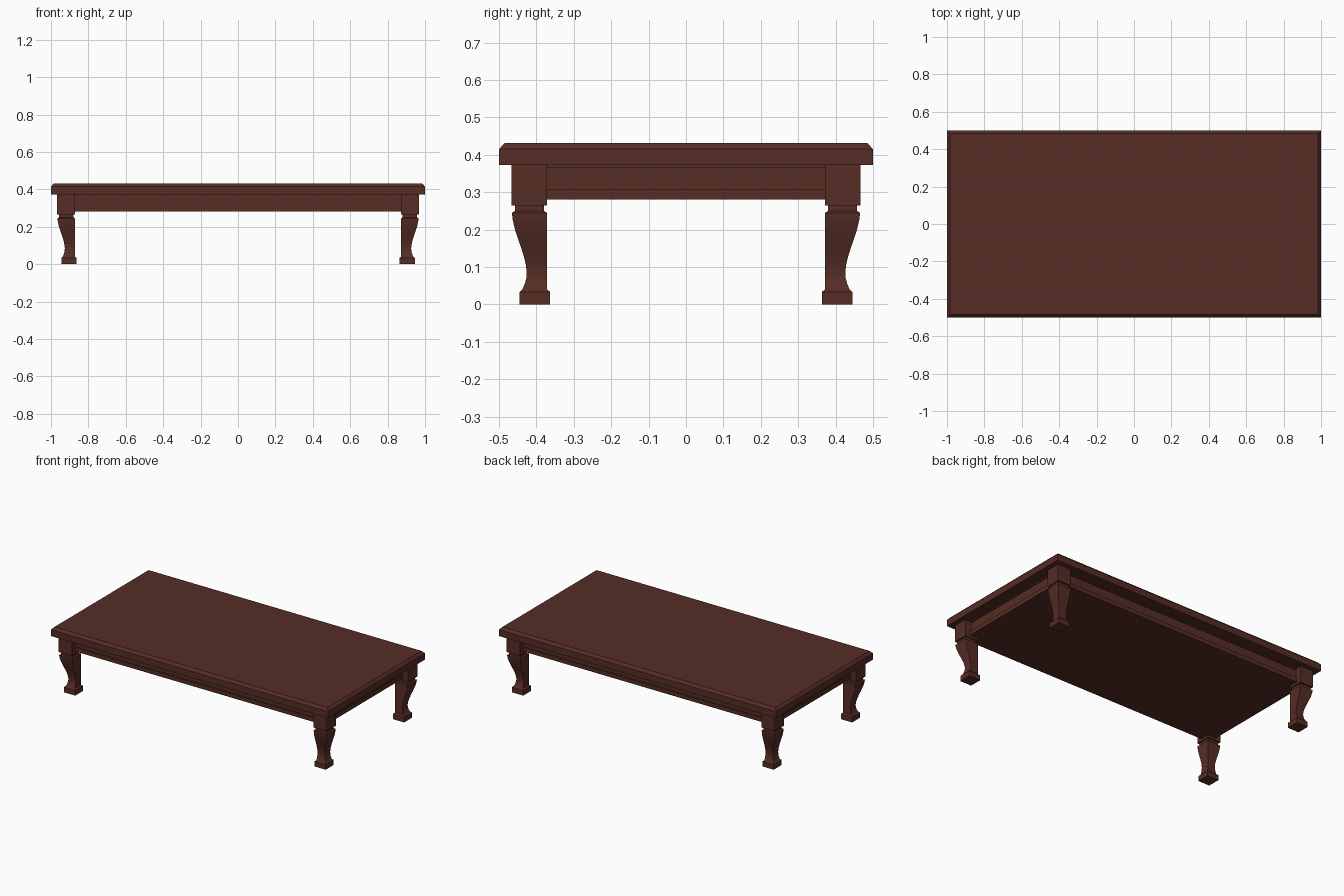
import bpy, bmesh, math

old = bpy.data.objects.get("Cube")
if old:
    bpy.data.objects.remove(old, do_unlink=True)

wood = bpy.data.materials.new("dark red wood")
wood.use_nodes = True
colour = (0.092, 0.026, 0.018, 1)
wood.diffuse_color = colour
wood.node_tree.nodes["Principled BSDF"].inputs["Base Color"].default_value = colour


def stack(name, rings):
    """Loft rectangles (x0, x1, y0, y1, z) from bottom to top and cap the ends."""
    bm = bmesh.new()
    loops = []
    for x0, x1, y0, y1, z in rings:
        corners = ((x0, y0), (x1, y0), (x1, y1), (x0, y1))
        loops.append([bm.verts.new((x, y, z)) for x, y in corners])
    for a, b in zip(loops, loops[1:]):
        for i in range(4):
            j = (i + 1) % 4
            bm.faces.new((a[i], a[j], b[j], b[i]))
    bm.faces.new(loops[0])
    bm.faces.new(loops[-1])
    bmesh.ops.recalc_face_normals(bm, faces=bm.faces)
    mesh = bpy.data.meshes.new(name)
    bm.to_mesh(mesh)
    bm.free()
    mesh.materials.append(wood)
    obj = bpy.data.objects.new(name, mesh)
    bpy.context.collection.objects.link(obj)
    bpy.ops.object.select_all(action='DESELECT')
    obj.select_set(True)
    bpy.context.view_layer.objects.active = obj
    bpy.ops.object.shade_smooth_by_angle(angle=math.radians(25))
    return obj


def centred(name, profile):
    """Stack centred rectangles from (half width in y, z); x is half a unit longer."""
    return stack(name, [(-h - 0.5, h + 0.5, -h, h, z) for h, z in profile])


# Tabletop with chamfered upper edge
centred("tabletop", [(0.5, 0.373), (0.5, 0.415), (0.485, 0.431)])

# Solid apron with a recessed band between two lips
centred("apron", [(0.432, 0.281), (0.432, 0.308), (0.424, 0.308),
                  (0.424, 0.365), (0.432, 0.365), (0.432, 0.374)])

# Leg outline: inner side, outer side, height
foot = [(0.363, 0.445, 0), (0.363, 0.445, 0.033), (0.372, 0.437, 0.041)]
shin = [(0.372, outer, z) for outer, z in (
    (0.431, 0.055), (0.427, 0.07), (0.426, 0.087), (0.428, 0.105),
    (0.433, 0.127), (0.441, 0.152), (0.450, 0.178), (0.458, 0.203),
    (0.463, 0.225), (0.465, 0.241))]
neck = [(0.372, 0.465, 0.245), (0.380, 0.457, 0.25), (0.380, 0.457, 0.265)]
block = [(0.372, 0.467, 0.265), (0.372, 0.467, 0.374)]
outline = foot + shin + neck + block

for sx, side in ((1, "left"), (-1, "right")):
    for sy, end in ((-1, "front"), (1, "back")):
        stack(f"{end}_{side}_leg",
              [(sx * (a + 0.5), sx * (b + 0.5), sy * a, sy * b, z)
               for a, b, z in outline])
